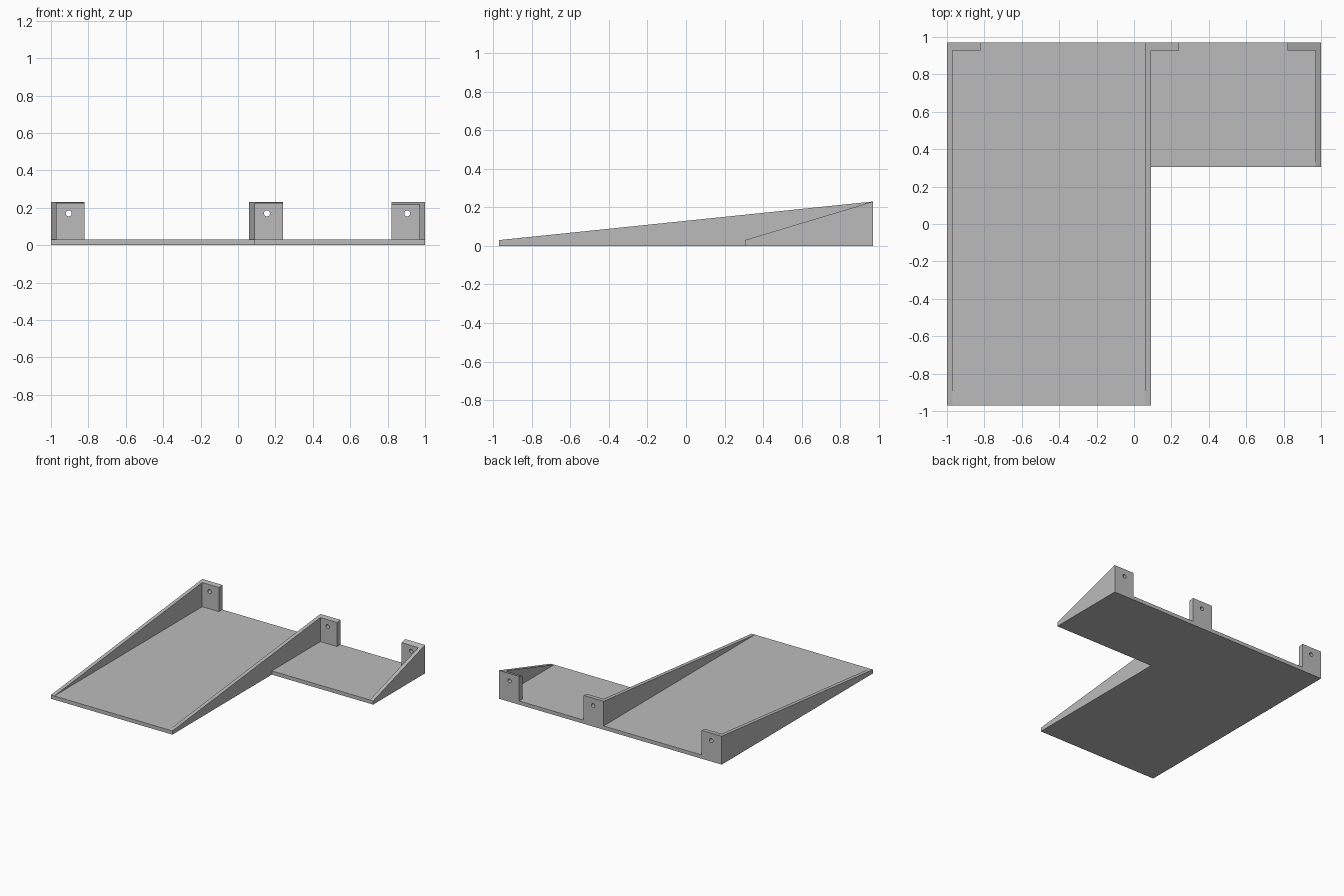
import bpy, bmesh, math
from mathutils import Matrix

cube = bpy.data.objects.get("Cube")
if cube:
    bpy.data.objects.remove(cube, do_unlink=True)

FRONT, STEP, BACK = -0.97, 0.305, 0.97   # plate front, short wing front, back edge
PLATE, TOP = 0.03, 0.23                  # plate thickness, overall height
RIB, TAB_W, TAB_T = 0.03, 0.15, 0.043    # rib width, tab reach beyond rib, tab thickness

grey = bpy.data.materials.new("plain grey")
grey.use_nodes = True
grey.diffuse_color = (0.5, 0.5, 0.5, 1)
grey.node_tree.nodes["Principled BSDF"].inputs["Base Color"].default_value = (0.5, 0.5, 0.5, 1)


def add_object(name, bm):
    bmesh.ops.recalc_face_normals(bm, faces=bm.faces)
    mesh = bpy.data.meshes.new(name)
    bm.to_mesh(mesh)
    bm.free()
    mesh.materials.append(grey)
    obj = bpy.data.objects.new(name, mesh)
    bpy.context.collection.objects.link(obj)
    return obj


def prism(name, points, offset):
    """Extrude a flat outline along an offset."""
    bm = bmesh.new()
    face = bm.faces.new([bm.verts.new(p) for p in points])
    ext = bmesh.ops.extrude_face_region(bm, geom=[face], use_keep_orig=True)
    verts = [g for g in ext["geom"] if isinstance(g, bmesh.types.BMVert)]
    bmesh.ops.translate(bm, vec=offset, verts=verts)
    return add_object(name, bm)


def drill(obj, x, z, radius):
    """Cut a round hole through a tab from front to back."""
    bm = bmesh.new()
    bmesh.ops.create_cone(bm, cap_ends=True, segments=32, radius1=radius,
                          radius2=radius, depth=0.3,
                          matrix=Matrix.Translation((x, BACK, z))
                          @ Matrix.Rotation(math.pi / 2, 4, "X"))
    cutter = add_object(obj.name + "_cutter", bm)
    cutter.hide_render = True
    mod = obj.modifiers.new("hole", "BOOLEAN")
    mod.operation, mod.solver, mod.object = "DIFFERENCE", "EXACT", cutter
    graph = bpy.context.evaluated_depsgraph_get()
    mesh = bpy.data.meshes.new_from_object(obj.evaluated_get(graph))
    obj.modifiers.clear()
    obj.data = mesh
    bpy.data.objects.remove(cutter, do_unlink=True)


# L-shaped base plate
outline = [(-1, FRONT), (0.09, FRONT), (0.09, STEP), (1, STEP), (1, BACK), (-1, BACK)]
prism("base_plate", [(x, y, 0) for x, y in outline], (0, 0, PLATE))

# Sloped ribs, each with a drilled tab at the back: name, rib x, front y, tab direction
for name, x, front, side in (("right", -1, FRONT, 1),
                             ("middle", 0.06, FRONT, 1),
                             ("left", 1 - RIB, STEP, -1)):
    prism(name + "_rib",
          [(x, front, PLATE), (x, BACK, PLATE), (x, BACK, TOP)], (RIB, 0, 0))

    slope = (TOP - PLATE) / (BACK - front)
    inner = x + RIB if side > 0 else x
    y = BACK - TAB_T
    tab = prism(name + "_tab",
                [(inner, y, PLATE), (inner, BACK, PLATE),
                 (inner, BACK, TOP), (inner, y, TOP - slope * TAB_T)],
                (side * TAB_W, 0, 0))
    drill(tab, inner + side * 0.065, 0.17, 0.016)
